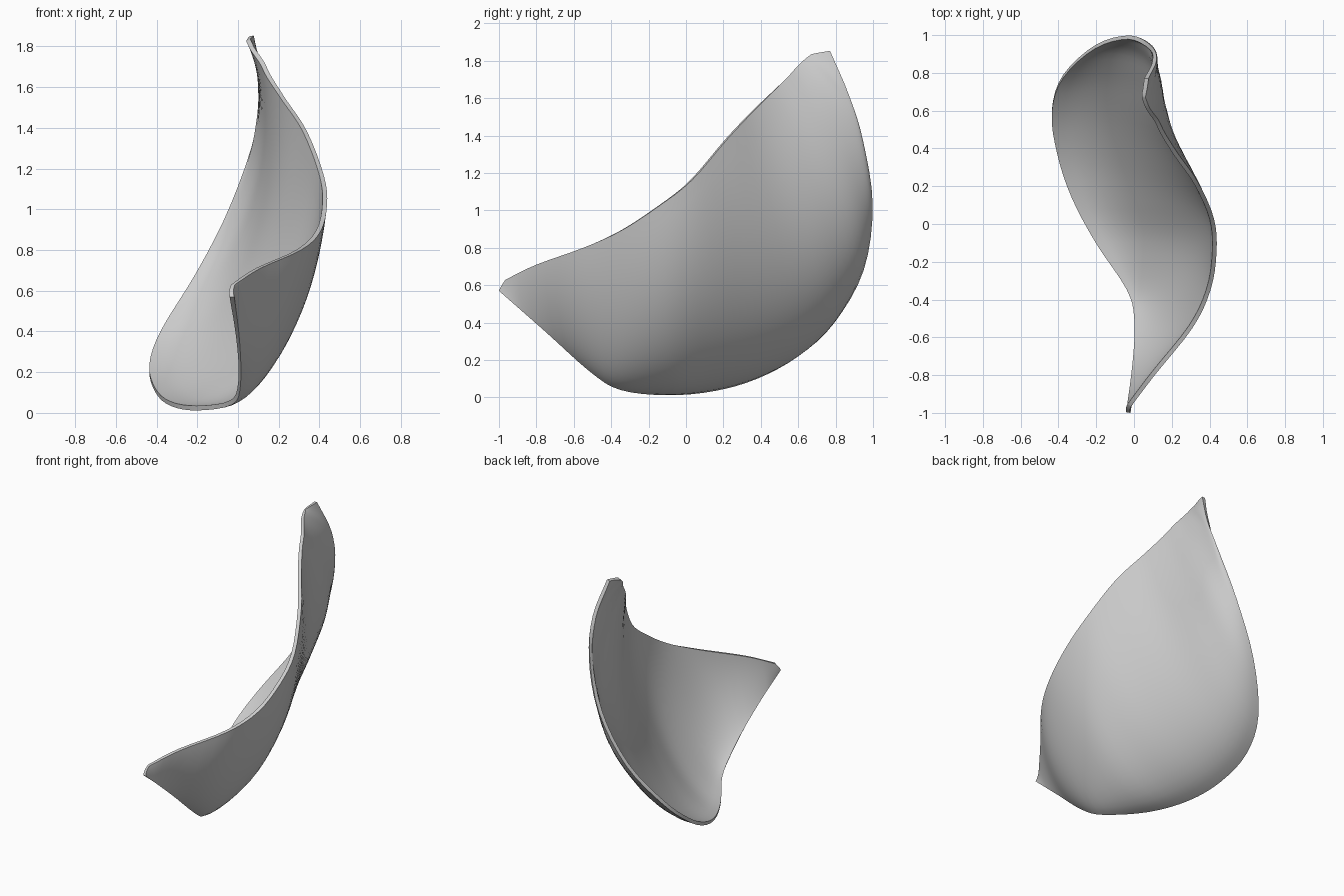
import bpy
import math
from mathutils import Vector

if "Cube" in bpy.data.objects:
    bpy.data.objects.remove(bpy.data.objects["Cube"])

# Cross-sections of the petal: outer edge, middle of the cup, inner edge
SECTIONS = [
    ((-.018, -1, .57), (-.022, -.985, .6), (-.015, -.965, .63)),
    ((.008, -.75, .35), (.07, -.79, .53), (.11, -.8, .71)),
    ((.012, -.51, .135), (.19, -.57, .43), (.31, -.55, .80)),
    ((-.03, -.35, .04), (.235, -.34, .36), (.405, -.35, .89)),
    ((-.2, -.1, .012), (.232, -.1, .355), (.437, -.15, 1.02)),
    ((-.33, .15, .034), (.195, .12, .44), (.423, .03, 1.16)),
    ((-.405, .38, .1), (.132, .35, .55), (.34, .22, 1.38)),
    ((-.435, .6, .22), (.07, .585, .68), (.235, .37, 1.54)),
    ((-.375, .79, .395), (.07, .76, .875), (.165, .48, 1.65)),
    ((-.2, .95, .68), (.1, .855, 1.12), (.13, .55, 1.72)),
    ((-.02, .998, 1.03), (.12, .865, 1.4), (.1, .59, 1.765)),
    ((.09, .945, 1.38), (.125, .845, 1.58), (.08, .62, 1.795)),
    ((.12, .87, 1.62), (.11, .78, 1.72), (.068, .65, 1.82)),
    ((.077, .77, 1.853), (.07, .72, 1.845), (.06, .67, 1.835)),
]
STEPS, ACROSS = 4, 20
SAG = 0.55


def smooth_path(points):
    """Catmull-Rom curve through the points."""
    p = [Vector(q) for q in points]
    p = [p[0] * 2 - p[1]] + p + [p[-1] * 2 - p[-2]]
    out = []
    for i in range(1, len(p) - 2):
        a, b, c, d = p[i - 1:i + 3]
        for s in range(STEPS):
            t = s / STEPS
            out.append((b * 2 + (c - a) * t + (a * 2 - b * 5 + c * 4 - d) * t**2
                        + (b * 3 - a - c * 3 + d) * t**3) / 2)
    return out + [p[-2]]


# Loft a curved strip through the three long curves, sagging near the outer edge
verts, faces = [], []
curves = [smooth_path(c) for c in zip(*SECTIONS)]
rows = len(curves[0])
for i, (l, m, r) in enumerate(zip(*curves)):
    sag = SAG * math.sin(math.pi * i / (rows - 1)) ** 2
    for j in range(ACROSS + 1):
        v = j / ACROSS
        p = l * (1 - v) * (1 - 2 * v) + m * 4 * v * (1 - v) + r * v * (2 * v - 1)
        p.z -= sag * v * (1 - v) ** 4
        verts.append(p)
w = ACROSS + 1
for i in range(rows - 1):
    for j in range(ACROSS):
        k = i * w + j
        faces.append((k, k + w, k + w + 1, k + 1))

mesh = bpy.data.meshes.new("petal")
mesh.from_pydata(verts, [], faces)
petal = bpy.data.objects.new("petal", mesh)
bpy.context.collection.objects.link(petal)

# Thin shell, thickened towards the hollow side
shell = petal.modifiers.new("thickness", 'SOLIDIFY')
shell.thickness = 0.023
shell.offset = -1

grey = bpy.data.materials.new("light grey")
grey.diffuse_color = (0.6, 0.6, 0.6, 1)
grey.use_nodes = True
grey.node_tree.nodes["Principled BSDF"].inputs["Base Color"].default_value = grey.diffuse_color
mesh.materials.append(grey)

# Smooth faces with a sharp rim
bpy.context.view_layer.objects.active = petal
petal.select_set(True)
bpy.ops.object.modifier_apply(modifier="thickness")
bpy.ops.object.shade_smooth_by_angle(angle=0.7)
